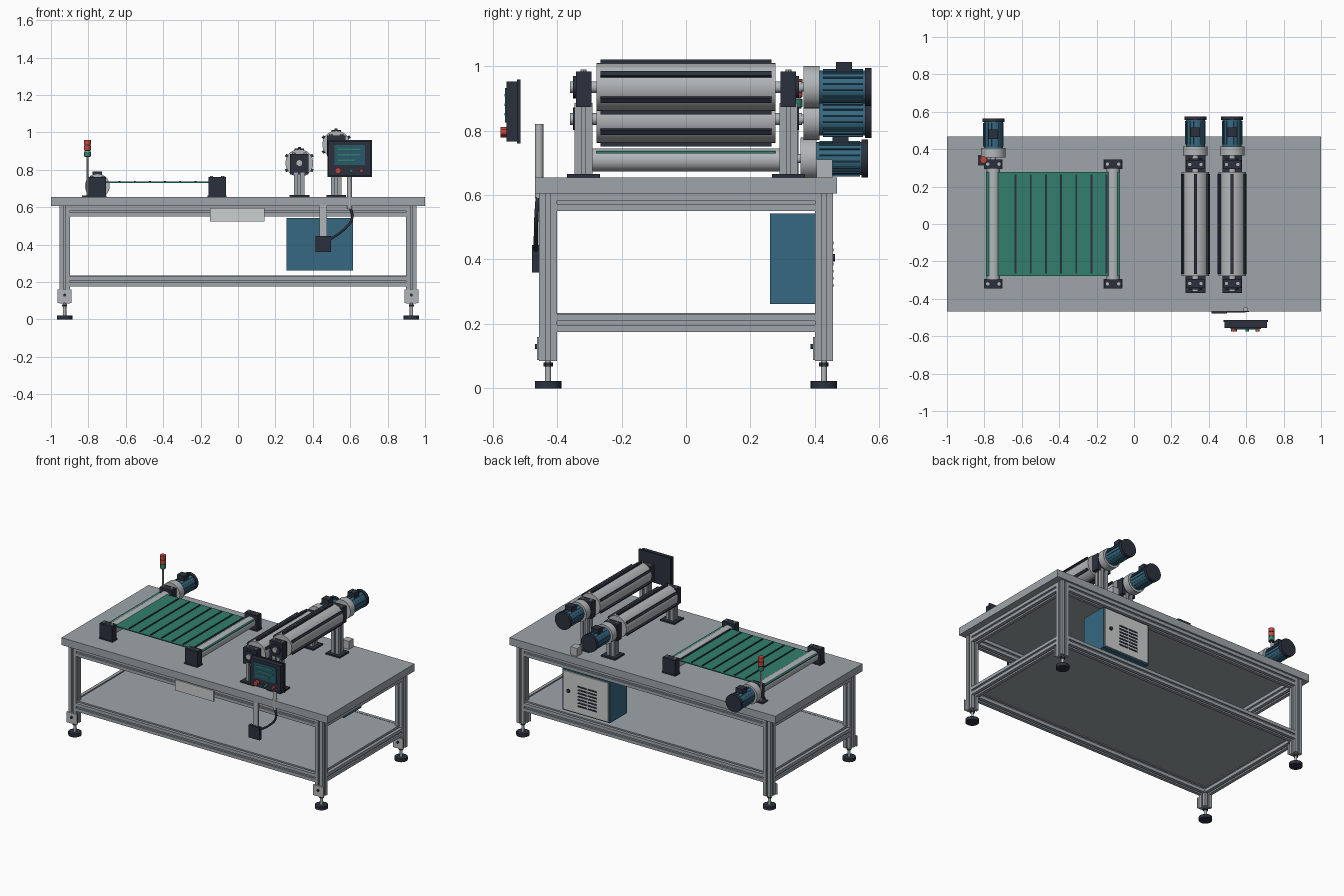
import bpy, bmesh, math
from mathutils import Matrix, Vector

if "Cube" in bpy.data.objects:
    bpy.data.objects.remove(bpy.data.objects["Cube"])


def material(name, rgb):
    m = bpy.data.materials.new(name)
    m.diffuse_color = (*rgb, 1)
    m.use_nodes = True
    m.node_tree.nodes["Principled BSDF"].inputs["Base Color"].default_value = m.diffuse_color
    return m


STEEL = material("steel grey", (0.34, 0.375, 0.40))
LIGHT = material("light metal", (0.45, 0.47, 0.48))
PALE = material("pale grey", (0.60, 0.62, 0.62))
DARK = material("dark slate", (0.024, 0.030, 0.046))
BLUE = material("motor blue", (0.038, 0.14, 0.22))
GREEN = material("belt green", (0.032, 0.215, 0.15))
RED = material("signal red", (0.55, 0.06, 0.045))
SCREEN = material("screen teal", (0.02, 0.10, 0.14))

AXES = {"z": Matrix.Identity(4), "x": Matrix.Rotation(math.pi / 2, 4, "Y"),
        "y": Matrix.Rotation(-math.pi / 2, 4, "X")}


def finish(name, bm, mat, matrix):
    bmesh.ops.recalc_face_normals(bm, faces=bm.faces)
    me = bpy.data.meshes.new(name)
    bm.to_mesh(me)
    bm.free()
    me.materials.append(mat)
    ob = bpy.data.objects.new(name, me)
    ob.matrix_world = matrix
    bpy.context.collection.objects.link(ob)
    return ob


def box(name, x, y, z, mat, turn=0, pivot=(0, 0, 0)):
    """Box from (min, max) ranges, optionally turned about a y axis through pivot."""
    lo, hi = Vector((x[0], y[0], z[0])), Vector((x[1], y[1], z[1]))
    bm = bmesh.new()
    bmesh.ops.create_cube(bm, size=1)
    bmesh.ops.scale(bm, vec=hi - lo, verts=bm.verts)
    bmesh.ops.translate(bm, vec=(lo + hi) / 2, verts=bm.verts)
    return finish(name, bm, mat, Matrix.Translation(pivot) @ Matrix.Rotation(turn, 4, "Y"))


def cyl(name, centre, r, length, mat, axis="z", segs=24):
    bm = bmesh.new()
    bmesh.ops.create_cone(bm, cap_ends=True, segments=segs, radius1=r, radius2=r, depth=length)
    return finish(name, bm, mat, Matrix.Translation(centre) @ AXES[axis])


def slotted_bar(name, centre, length, axis):
    """Square aluminium extrusion with one groove along each side."""
    h, s, d = 0.0275, 0.006, 0.010
    side = [(h, -h), (h, -s), (h - d, -s), (h - d, s), (h, s)]
    bm = bmesh.new()
    pts = [Matrix.Rotation(k * math.pi / 2, 3, "Z") @ Vector((*p, -length / 2))
           for k in range(4) for p in side]
    face = bm.faces.new([bm.verts.new(p) for p in pts])
    ext = bmesh.ops.extrude_face_region(bm, geom=[face])
    bmesh.ops.translate(bm, vec=(0, 0, length),
                        verts=[v for v in ext["geom"] if isinstance(v, bmesh.types.BMVert)])
    return finish(name, bm, STEEL, Matrix.Translation(centre) @ AXES[axis])


# Table top, shelf and frame
box("table_top", (-1, 1), (-0.468, 0.468), (0.605, 0.655), STEEL)
box("lower_shelf", (-0.92, 0.92), (-0.425, 0.425), (0.215, 0.234), STEEL)
LX, LY = 0.927, 0.428
for z in (0.5775, 0.203):
    for s in (-1, 1):
        slotted_bar("long_rail", (0, s * LY, z), 2 * LX - 0.055, "x")
        slotted_bar("short_rail", (s * LX, 0, z), 2 * LY - 0.055, "y")

# Legs with levelling feet
for sx in (-1, 1):
    for sy in (-1, 1):
        x, y = sx * LX, sy * LY
        slotted_bar("leg", (x, y, 0.345), 0.52, "z")
        cyl("foot_pad", (x, y, 0.011), 0.041, 0.022, DARK)
        cyl("foot_stem", (x, y, 0.052), 0.009, 0.066, LIGHT, segs=16)
        cyl("foot_nut", (x, y, 0.074), 0.015, 0.012, DARK, segs=6)
        box("foot_plate", (x - 0.038, x + 0.038), (y - 0.034, y - 0.0275), (0.088, 0.16), LIGHT)
        cyl("foot_plate_bolt", (x, y - 0.037, 0.13), 0.008, 0.008, DARK, "y", 12)


def motor(x, y, z):
    """Geared motor pointing to +y, starting at y."""
    cyl("motor_shaft", (x, y - 0.015, z), 0.014, 0.06, LIGHT, "y")
    cyl("motor_flange", (x, y + 0.025, z), 0.066, 0.05, LIGHT, "y", 32)
    cyl("motor_body", (x, y + 0.12, z), 0.051, 0.14, BLUE, "y", 32)
    for k in range(16):
        box("motor_fin", (0.048, 0.056), (y + 0.06, y + 0.185), (-0.002, 0.002), BLUE,
            (k + 0.5) * math.pi / 8, (x, 0, z))
    cyl("motor_end_cap", (x, y + 0.2, z), 0.059, 0.02, DARK, "y", 32)
    box("motor_terminal_box", (x - 0.026, x + 0.026), (y + 0.1, y + 0.15),
        (z + 0.04, z + 0.078), DARK)


def top_bolts(x, y, z):
    for s in (-1, 1):
        cyl("bearing_bolt", (x + s * 0.03, y, z), 0.009, 0.008, LIGHT, segs=12)


# Belt conveyor
for x in (-0.752, -0.112):
    cyl("conveyor_roller", (x, 0, 0.709), 0.036, 0.6, LIGHT, "y", 32)
    for s in (-1, 1):
        y = s * 0.32
        box("conveyor_bearing", (x - 0.047, x + 0.047), (y - 0.024, y + 0.024), (0.662, 0.76), DARK)
        box("conveyor_bearing_base", (x - 0.05, x + 0.05), (y - 0.026, y + 0.026),
            (0.655, 0.663), DARK)
        top_bolts(x, y, 0.763)
box("conveyor_belt", (-0.79, -0.075), (-0.278, 0.278), (0.729, 0.736), GREEN)
for k in range(7):
    x = -0.633 + k * 0.081
    box("belt_cleat", (x - 0.005, x + 0.005), (-0.265, 0.265), (0.735, 0.74), DARK)
motor(-0.752, 0.355, 0.713)


# Slatted rollers on posts
def slatted_roller(x, z):
    cyl("roller_drum", (x, 0, z), 0.074, 0.556, LIGHT, "y", 36)
    cyl("roller_axle", (x, 0, z), 0.018, 0.72, LIGHT, "y")
    for k in range(6):
        box("roller_slat", (0.068, 0.085), (-0.266, 0.266), (-0.008, 0.008), DARK,
            math.pi / 2 + k * math.pi / 3, (x, 0, z))
    for s in (-1, 1):
        y = s * 0.318
        box("post_base", (x - 0.053, x + 0.053), (y - 0.051, y + 0.051), (0.655, 0.665), DARK)
        slotted_bar("roller_post", (x, y, (0.665 + z - 0.05) / 2), z - 0.715, "z")
        box("roller_bearing", (x - 0.05, x + 0.05), (y - 0.024, y + 0.024),
            (z - 0.062, z + 0.048), DARK)
        cyl("bearing_cover", (x, y + s * 0.027, z), 0.035, 0.01, DARK, "y")
        top_bolts(x, y, z + 0.051)
    motor(x, 0.365, z)


slatted_roller(0.328, 0.836)
slatted_roller(0.525, 0.935)
box("motor_support", (0.5, 0.55), (0.405, 0.455), (0.655, 0.71), LIGHT)

# Signal tower
box("tower_base", (-0.835, -0.782), (0.312, 0.368), (0.655, 0.663), DARK)
cyl("tower_pole", (-0.805, 0.343, 0.765), 0.006, 0.21, LIGHT, segs=12)
for z, mat in ((0.886, GREEN), (0.917, RED), (0.947, RED)):
    cyl("tower_lamp", (-0.805, 0.343, z), 0.019, 0.025, mat)
    cyl("tower_ring", (-0.805, 0.343, z - 0.015), 0.016, 0.006, DARK)

# Operator panel
cyl("panel_post", (0.597, -0.456, 0.705), 0.013, 0.23, LIGHT)
box("panel_housing", (0.485, 0.71), (-0.557, -0.514), (0.766, 0.952), DARK)
box("panel_back_rim", (0.478, 0.717), (-0.525, -0.514), (0.76, 0.958), DARK)
box("panel_screen", (0.515, 0.68), (-0.562, -0.556), (0.825, 0.932), SCREEN)
for k, w in enumerate((0.09, 0.12, 0.12)):
    z = 0.846 + k * 0.03
    box("screen_bar", (0.535, 0.535 + w), (-0.564, -0.561), (z, z + 0.008), GREEN)
for x, mat, r in ((0.535, RED, 0.016), (0.605, GREEN, 0.010), (0.66, RED, 0.010)):
    cyl("panel_button", (x, -0.566, 0.795), r, 0.02, mat, "y")

# Junction box, bracket and cable
box("junction_box", (0.415, 0.497), (-0.478, -0.455), (0.36, 0.445), DARK)
box("junction_bracket", (0.437, 0.477), (-0.464, -0.456), (0.44, 0.605), LIGHT)
curve = bpy.data.curves.new("cable", "CURVE")
curve.dimensions = "3D"
curve.bevel_depth = 0.007
curve.bevel_resolution = 2
curve.resolution_u = 8
spline = curve.splines.new("BEZIER")
path = [(0.6, -0.46, 0.6), (0.61, -0.464, 0.54), (0.56, -0.466, 0.475), (0.495, -0.466, 0.43)]
spline.bezier_points.add(len(path) - 1)
for p, co in zip(spline.bezier_points, path):
    p.co = co
    p.handle_left_type = p.handle_right_type = "AUTO"
curve.materials.append(DARK)
bpy.context.collection.objects.link(bpy.data.objects.new("cable", curve))

# Front plate
box("front_plate", (-0.15, 0.142), (-0.464, -0.456), (0.523, 0.596), PALE)

# Control cabinet with vented rear door
box("cabinet", (0.26, 0.615), (0.26, 0.446), (0.262, 0.543), BLUE)
box("cabinet_door", (0.268, 0.607), (0.446, 0.454), (0.27, 0.535), PALE)
for col in (0.355, 0.43):
    for k in range(7):
        z = 0.315 + k * 0.022
        box("cabinet_vent", (col, col + 0.065), (0.453, 0.458), (z, z + 0.009), DARK)
cyl("cabinet_lock", (0.565, 0.457, 0.405), 0.012, 0.01, DARK, "y", 16)

# Smooth round parts while keeping edges sharp
for ob in bpy.context.collection.objects:
    if ob.type == "MESH":
        ob.select_set(True)
        bpy.context.view_layer.objects.active = ob
bpy.ops.object.shade_smooth_by_angle(angle=math.radians(30))
